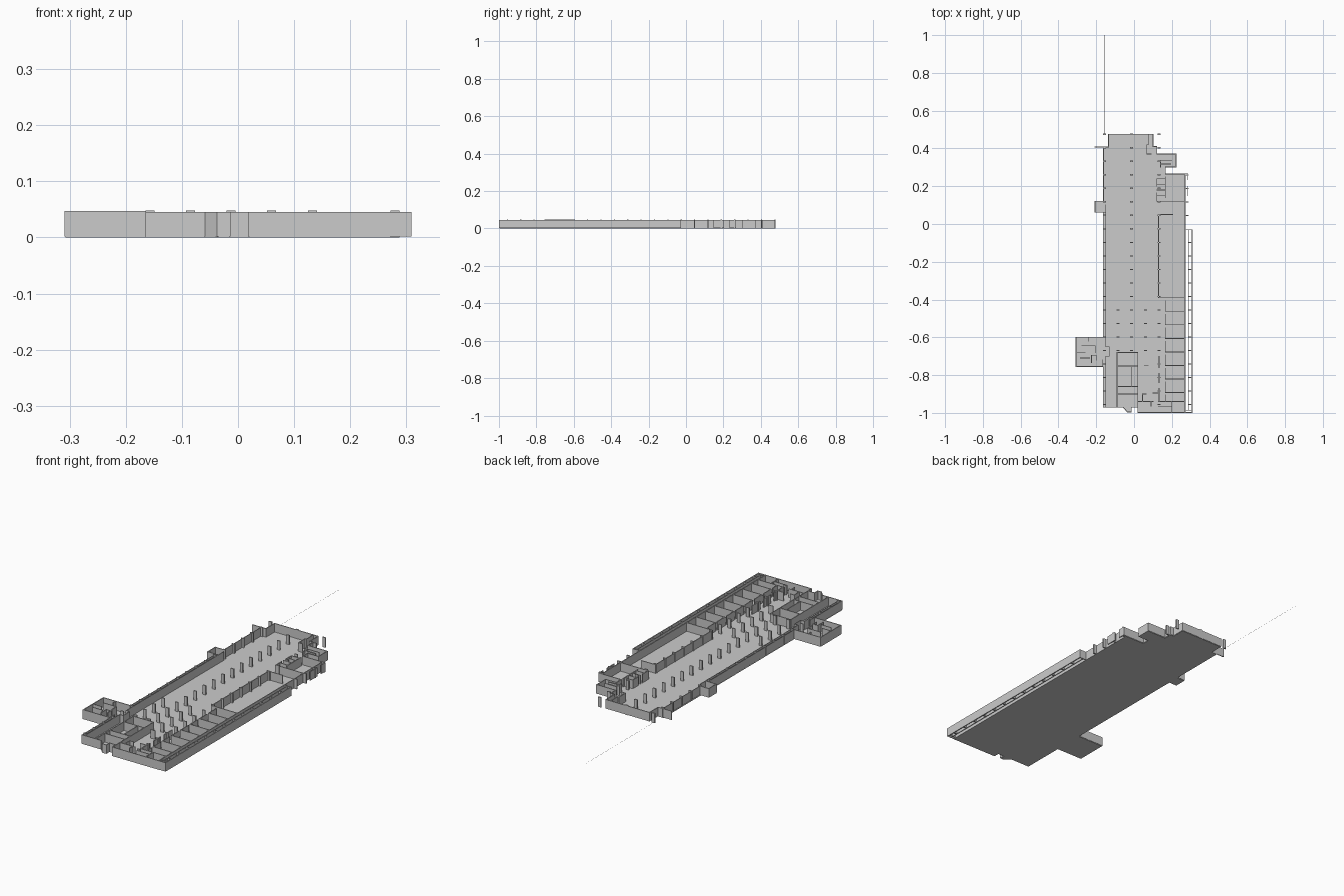
import bpy, bmesh

PITCH = 0.0715      # structural bay
H = 0.045           # wall height


def add_box(bm, x0, x1, y0, y1, z0, z1):
    v = [bm.verts.new((x, y, z)) for z in (z0, z1)
         for x, y in ((x0, y0), (x1, y0), (x1, y1), (x0, y1))]
    bm.faces.new(v[3::-1])
    bm.faces.new(v[4:])
    for i in range(4):
        j = (i + 1) % 4
        bm.faces.new((v[i], v[j], v[4 + j], v[4 + i]))


def finish(name, bm):
    me = bpy.data.meshes.new(name)
    bm.to_mesh(me)
    bm.free()
    ob = bpy.data.objects.new(name, me)
    bpy.context.collection.objects.link(ob)
    return ob


def boxes(name, items):
    bm = bmesh.new()
    for b in items:
        add_box(bm, *b)
    return finish(name, bm)


def walls(name, segs, t=0.004, z0=0.002, z1=H):
    """Axis-aligned wall runs given as (x0, y0, x1, y1) centre lines."""
    h = t / 2
    return boxes(name, [(min(a, c) - h, max(a, c) + h, min(b, d) - h, max(b, d) + h, z0, z1)
                        for a, b, c, d in segs])


def slab(name, pts, z0=0.0, z1=0.003):
    bm = bmesh.new()
    f = bm.faces.new([bm.verts.new((x, y, z0)) for x, y in pts])
    r = bmesh.ops.extrude_face_region(bm, geom=[f])
    bmesh.ops.translate(bm, vec=(0, 0, z1 - z0),
                        verts=[g for g in r["geom"] if isinstance(g, bmesh.types.BMVert)])
    bmesh.ops.recalc_face_normals(bm, faces=bm.faces)
    return finish(name, bm)


def rows(x, y0, n):
    return [(x, y0 - i * PITCH) for i in range(n)]


# Floor
slab("main_floor", [(-0.165, -0.97), (-0.06, -0.97), (-0.035, -0.995), (-0.015, -0.995),
                    (-0.015, -0.97), (0.02, -0.97), (0.02, -0.998), (0.272, -0.998),
                    (0.272, 0.265), (0.165, 0.265), (0.165, 0.30), (0.225, 0.30),
                    (0.225, 0.37), (0.12, 0.37), (0.12, 0.41), (0.10, 0.41), (0.10, 0.475),
                    (-0.135, 0.475), (-0.135, 0.41), (-0.165, 0.41), (-0.165, 0.12),
                    (-0.208, 0.12), (-0.208, 0.062), (-0.165, 0.062), (-0.165, -0.60),
                    (-0.307, -0.60), (-0.307, -0.755), (-0.165, -0.755)])

# Hairline ground strip running out behind the building
boxes("ground_strip", [(-0.1575, -0.1570, 0.475, 1.0, 0.0, 0.0004)])

# Columns on the structural grid
pts = rows(-0.0125, 0.475, 17) + rows(-0.157, 0.475, 21) + rows(0.133, 0.475, 21)
for x in (-0.085, 0.06):
    pts += rows(x, 0.475 - 13 * PITCH, 4)
pts += rows(0.28, 0.26, 4)
boxes("columns", [(x - 0.008, x + 0.008, y - 0.003, y + 0.003, 0.0, 0.048) for x, y in pts])

# Left double facade with cross posts
walls("left_facade", [(-0.163, 0.06, -0.163, -0.60), (-0.163, -0.755, -0.163, -0.97),
                      (-0.149, 0.06, -0.149, -0.65), (-0.149, -0.70, -0.149, -0.97),
                      (-0.149, -0.65, -0.13, -0.65), (-0.13, -0.65, -0.13, -0.70),
                      (-0.13, -0.70, -0.149, -0.70), (-0.16, 0.41, -0.16, 0.12)], t=0.003)

# Left porch
walls("left_porch", [(-0.207, 0.12, -0.16, 0.12), (-0.207, 0.12, -0.207, 0.062),
                     (-0.207, 0.062, -0.149, 0.062), (-0.149, 0.062, -0.149, 0.10)])

# Left annex
walls("left_annex", [(-0.307, -0.60, -0.165, -0.60), (-0.307, -0.60, -0.307, -0.755),
                     (-0.307, -0.755, -0.165, -0.755), (-0.165, -0.72, -0.165, -0.755),
                     (-0.305, -0.682, -0.26, -0.682), (-0.275, -0.645, -0.205, -0.645),
                     (-0.205, -0.645, -0.205, -0.68), (-0.285, -0.71, -0.235, -0.71),
                     (-0.225, -0.695, -0.225, -0.735), (-0.20, -0.695, -0.20, -0.72),
                     (-0.225, -0.695, -0.20, -0.695), (-0.24, -0.60, -0.24, -0.62)], z1=0.047)

# Back end walls
walls("back_walls", [(-0.135, 0.475, 0.10, 0.475), (-0.135, 0.475, -0.135, 0.41),
                     (-0.207, 0.408, -0.135, 0.408), (0.10, 0.475, 0.10, 0.41),
                     (0.075, 0.475, 0.075, 0.42), (0.068, 0.42, 0.075, 0.42),
                     (0.068, 0.42, 0.068, 0.37), (0.10, 0.41, 0.12, 0.41),
                     (0.12, 0.41, 0.12, 0.37), (0.068, 0.37, 0.09, 0.37)])

# Back right annex
walls("right_annex", [(0.12, 0.37, 0.223, 0.37), (0.223, 0.37, 0.223, 0.302),
                      (0.165, 0.302, 0.223, 0.302), (0.14, 0.338, 0.20, 0.338),
                      (0.14, 0.318, 0.195, 0.318), (0.14, 0.338, 0.14, 0.30),
                      (0.165, 0.302, 0.165, 0.265)])

# Stair and service rooms
walls("service_rooms", [(0.165, 0.265, 0.285, 0.265), (0.165, 0.25, 0.165, 0.14),
                        (0.12, 0.24, 0.165, 0.24), (0.12, 0.21, 0.165, 0.21),
                        (0.12, 0.18, 0.165, 0.18), (0.12, 0.15, 0.165, 0.15),
                        (0.12, 0.24, 0.12, 0.20), (0.12, 0.165, 0.12, 0.12),
                        (0.12, 0.12, 0.27, 0.12), (0.27, 0.265, 0.27, 0.12),
                        (0.285, 0.265, 0.285, 0.235), (0.285, 0.20, 0.285, 0.15)])

# Long hall on the right
walls("right_hall", [(0.13, 0.05, 0.205, 0.05), (0.13, 0.05, 0.13, -0.39),
                     (0.13, -0.39, 0.27, -0.39), (0.27, 0.12, 0.27, -0.998),
                     (0.27, -0.03, 0.305, -0.03)])

# Repeated rooms along the right side
rooms = [(0.165, y, 0.27, y) for x, y in rows(0, -0.4625, 7)]
rooms += [(0.165, y - 0.016, 0.165, y - PITCH) for x, y in rows(0, -0.39, 7)]
rooms += [(0.13, -0.94, 0.27, -0.94), (0.165, -0.905, 0.165, -0.94),
          (0.20, -0.94, 0.20, -0.998), (0.13, -0.965, 0.20, -0.965)]
walls("right_rooms", rooms)

# Outer right corridor: two skins joined by posts
walls("right_outer_skin", [(0.307, -0.03, 0.307, -0.998), (0.02, -0.998, 0.307, -0.998)])
walls("right_inner_skin", [(0.288, -0.03, 0.288, -0.985), (0.27, -0.985, 0.307, -0.985)], t=0.003)
boxes("right_posts", [(0.288, 0.307, y - 0.003, y + 0.003, 0.002, H)
                      for x, y in rows(0, -0.097, 13)])

# Front room block
walls("front_rooms", [(-0.09, -0.68, 0.02, -0.68), (-0.09, -0.68, -0.09, -0.97),
                      (0.02, -0.68, 0.02, -0.998), (-0.09, -0.752, 0.02, -0.752),
                      (-0.09, -0.86, 0.02, -0.86), (-0.09, -0.90, 0.02, -0.90),
                      (-0.015, -0.752, -0.015, -0.86), (-0.163, -0.97, -0.06, -0.97),
                      (-0.015, -0.97, 0.02, -0.97), (-0.035, -0.995, -0.015, -0.995),
                      (-0.015, -0.995, -0.015, -0.97)])
slab("entrance_splay", [(-0.062, -0.969), (-0.036, -0.997), (-0.033, -0.994), (-0.058, -0.968)],
     0.002, H)

# Small front rooms
walls("front_small_rooms", [(0.02, -0.94, 0.10, -0.94), (0.133, -0.87, 0.133, -0.94),
                            (0.045, -0.94, 0.045, -0.90), (0.09, -0.94, 0.09, -0.965),
                            (0.045, -0.90, 0.065, -0.90), (0.133, -0.79, 0.133, -0.84),
                            (0.10, -0.895, 0.133, -0.895), (0.055, -0.75, 0.075, -0.75),
                            (0.133, -0.70, 0.133, -0.76)])
